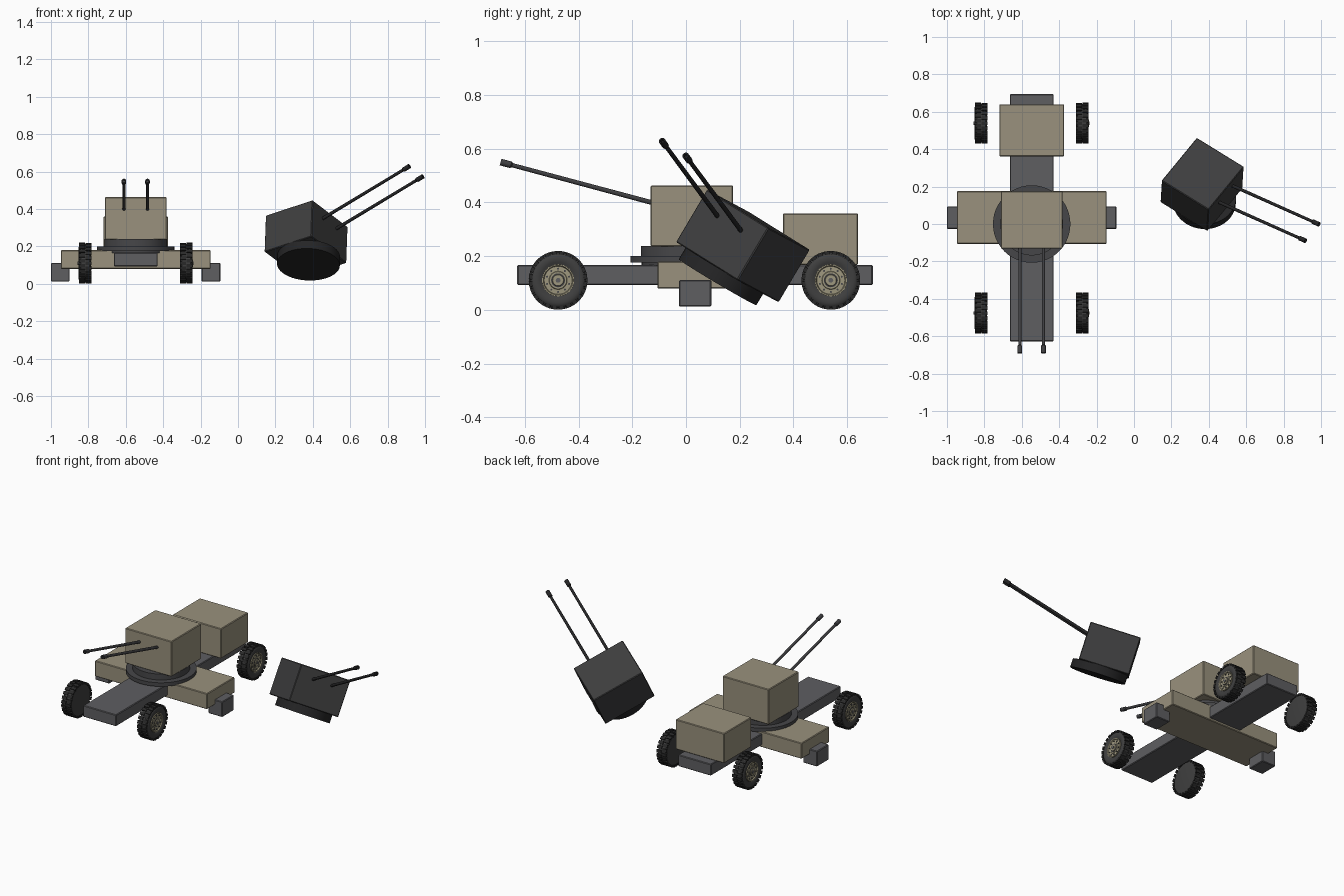
import bpy, bmesh, math
from mathutils import Matrix, Vector

if "Cube" in bpy.data.objects:
    bpy.data.objects.remove(bpy.data.objects["Cube"])


def material(name, rgb):
    m = bpy.data.materials.new(name)
    m.diffuse_color = (*rgb, 1)
    m.use_nodes = True
    m.node_tree.nodes["Principled BSDF"].inputs["Base Color"].default_value = m.diffuse_color
    return m


TAN = material("tan paint", (0.32, 0.285, 0.205))
STEEL = material("grey steel", (0.112, 0.112, 0.12))
RING = material("dark ring steel", (0.062, 0.062, 0.066))
GUN = material("gun metal", (0.05, 0.05, 0.054))
CHAR = material("charred plate", (0.048, 0.048, 0.049))
SOOT = material("soot black", (0.018, 0.018, 0.019))
TYRE = material("tyre rubber", (0.05, 0.05, 0.05))
TREAD = material("tread rubber", (0.022, 0.022, 0.022))
HUB = material("hub paint", (0.34, 0.31, 0.21))


def finish(name, bm, mat, matrix=Matrix(), smooth=False, bevel=0):
    bmesh.ops.recalc_face_normals(bm, faces=bm.faces)
    me = bpy.data.meshes.new(name)
    bm.to_mesh(me)
    bm.free()
    me.materials.append(mat)
    ob = bpy.data.objects.new(name, me)
    bpy.context.collection.objects.link(ob)
    ob.matrix_world = matrix
    if bevel:
        mod = ob.modifiers.new("edge", 'BEVEL')
        mod.width = bevel
        mod.segments = 1
    if smooth:
        bpy.ops.object.select_all(action='DESELECT')
        ob.select_set(True)
        bpy.context.view_layer.objects.active = ob
        bpy.ops.object.shade_smooth_by_angle(angle=math.radians(35))
    return ob


def box(name, lo, hi, mat, matrix=Matrix(), bevel=0.004):
    lo, hi = Vector(lo), Vector(hi)
    bm = bmesh.new()
    size = Matrix.Diagonal((*(hi - lo), 1))
    bmesh.ops.create_cube(bm, size=1, matrix=Matrix.Translation((lo + hi) / 2) @ size)
    return finish(name, bm, mat, matrix, bevel=bevel)


def lathe(name, profile, mat, matrix, sides=40):
    """Revolve (radius, height) points around the local z axis."""
    bm = bmesh.new()
    rings = []
    for r, h in profile:
        if r == 0:
            rings.append([bm.verts.new((0, 0, h))] * sides)
        else:
            rings.append([bm.verts.new((r * math.cos(2 * math.pi * i / sides),
                                        r * math.sin(2 * math.pi * i / sides), h))
                          for i in range(sides)])
    for a, b in zip(rings, rings[1:]):
        for i in range(sides):
            j = (i + 1) % sides
            quad = list(dict.fromkeys((a[i], a[j], b[j], b[i])))
            bm.faces.new(quad)
    return finish(name, bm, mat, matrix, smooth=True)


# Turret with twin guns, origin on the ring axis at the underside of the box
def turret(prefix, matrix, shell, ring, gun):
    box(prefix + "turret_box", (-0.165, -0.132, 0), (0.165, 0.175, 0.227), shell, matrix)
    lathe(prefix + "turret_collar", [(0, -0.05), (0.168, -0.05), (0.168, 0.002), (0, 0.002)],
          ring, matrix, 48)
    for side, x in (("left", -0.063), ("right", 0.063)):
        tip = Vector((x, -0.69, 0.314))
        aim = Vector((0, -math.cos(math.radians(15)), math.sin(math.radians(15))))
        pose = matrix @ Matrix.Translation(tip) @ aim.to_track_quat('Z', 'Y').to_matrix().to_4x4()
        lathe(prefix + side + "_barrel", [(0, -0.66), (0.009, -0.66), (0.008, -0.03), (0, -0.03)],
              gun, pose, 16)
        lathe(prefix + side + "_muzzle",
              [(0, -0.045), (0.008, -0.045), (0.0125, -0.04), (0.0125, 0),
               (0.007, 0), (0.007, -0.012), (0, -0.012)], gun, pose, 16)


# Wheel lying on local z, outer face towards +z
def wheel(prefix, matrix):
    lathe(prefix + "tyre",
          [(0, -0.032), (0.085, -0.032), (0.096, -0.03), (0.103, -0.022), (0.104, 0.022),
           (0.096, 0.031), (0.085, 0.035), (0.068, 0.033), (0.06, 0.028), (0, 0.022)],
          TYRE, matrix)
    bm = bmesh.new()
    count = 24
    for row, z in enumerate((-0.018, 0.018)):
        for i in range(count):
            turn = Matrix.Rotation(2 * math.pi * (i + row * 0.5) / count, 4, 'Z')
            place = turn @ Matrix.Translation((0.1025, 0, z))
            bmesh.ops.create_cube(bm, size=1,
                                  matrix=place @ Matrix.Diagonal((0.013, 0.019, 0.032, 1)))
    finish(prefix + "tread_blocks", bm, TREAD, matrix)
    lathe(prefix + "hub_rim",
          [(0.06, 0.024), (0.06, 0.034), (0.055, 0.034), (0.052, 0.028), (0.034, 0.029),
           (0.032, 0.032), (0.022, 0.032), (0.02, 0.037), (0.012, 0.037), (0, 0.037)],
          HUB, matrix, 32)
    lathe(prefix + "axle_cap", [(0.009, 0.036), (0.009, 0.04), (0, 0.04)], STEEL, matrix, 16)
    lathe(prefix + "hub_groove", [(0.026, 0.031), (0.026, 0.0335), (0.02, 0.0335)],
          RING, matrix, 32)
    bm = bmesh.new()
    for i in range(10):
        a = 2 * math.pi * i / 10
        bmesh.ops.create_cone(bm, cap_ends=True, segments=8, radius1=0.004, radius2=0.004, depth=0.008,
                              matrix=Matrix.Translation((0.043 * math.cos(a), 0.043 * math.sin(a), 0.029)))
    finish(prefix + "hub_bolts", bm, RING, matrix)


CX = -0.547

# Chassis, cross body, rear cabin and side pads
box("chassis_beam", (CX - 0.117, -0.628, 0.093), (CX + 0.117, 0.695, 0.167), STEEL)
box("cross_body", (CX - 0.4, -0.106, 0.079), (CX + 0.4, 0.176, 0.18), TAN)
box("rear_cabin", (CX - 0.173, 0.361, 0.167), (CX + 0.173, 0.64, 0.359), TAN)
for side, s in (("left", -1), ("right", 1)):
    xs = sorted((CX + s * 0.353, CX + s * 0.453))
    box(side + "_pad", (xs[0], -0.026, 0.012), (xs[1], 0.094, 0.111), STEEL)

# Wheels, hubs facing outwards
for end, y in (("front_", -0.476), ("rear_", 0.539)):
    for side, s in (("left_", -1), ("right_", 1)):
        pose = Matrix.Translation((CX + s * 0.27, y, 0.11)) @ Matrix.Rotation(s * math.pi / 2, 4, 'Y')
        wheel(end + side, pose)

# Mounted turret on its wide base ring
lathe("base_ring", [(0, 0.165), (0.165, 0.165), (0.165, 0.176), (0.207, 0.176),
                    (0.207, 0.2), (0, 0.2)], RING, Matrix.Translation((CX, 0, 0)), 48)
turret("mounted_", Matrix.Translation((CX, 0, 0.236)), TAN, RING, GUN)

# Blown-off burnt turret, tilted in the air
front = Vector((0.815, -0.503, 0.268)).normalized()
up = Vector((0.044, 0.50, 0.861))
up = (up - front * up.dot(front)).normalized()
right = up.cross(front)
tilt = Matrix((right, -front, up)).transposed().to_4x4()
turret("wreck_", Matrix.Translation((0.378, 0.143, 0.146)) @ tilt, CHAR, SOOT, SOOT)
